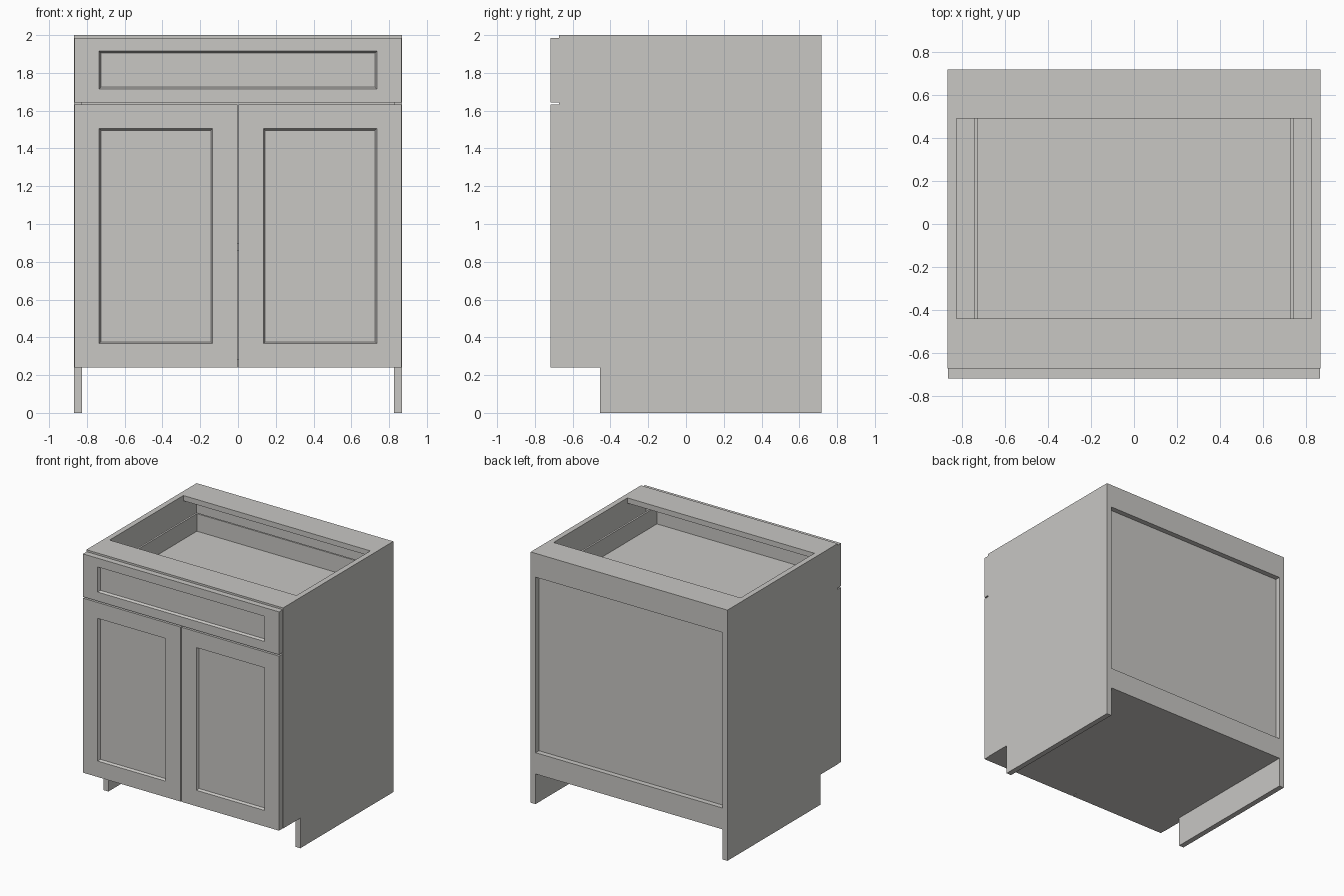
import bpy, bmesh

if "Cube" in bpy.data.objects:
    bpy.data.objects.remove(bpy.data.objects["Cube"])

paint = bpy.data.materials.new("warm_grey_paint")
paint.diffuse_color = (0.58, 0.57, 0.55, 1)
paint.use_nodes = True
paint.node_tree.nodes["Principled BSDF"].inputs["Base Color"].default_value = paint.diffuse_color


def finish(name, bm):
    bmesh.ops.recalc_face_normals(bm, faces=bm.faces)
    me = bpy.data.meshes.new(name)
    bm.to_mesh(me)
    bm.free()
    me.materials.append(paint)
    ob = bpy.data.objects.new(name, me)
    bpy.context.collection.objects.link(ob)
    return ob


def cube(bm, x, y, z):
    """Add a box given its (min, max) on each axis."""
    verts = bmesh.ops.create_cube(bm, size=1)["verts"]
    for v in verts:
        for i, (a, b) in enumerate((x, y, z)):
            v.co[i] = a if v.co[i] < 0 else b
    return verts


def board(name, x, y, z):
    bm = bmesh.new()
    cube(bm, x, y, z)
    return finish(name, bm)


def panel_front(name, x, z, rx, rz):
    """Front slab with a bevelled recessed panel; rx, rz bound the recess."""
    bm = bmesh.new()
    cube(bm, x, (FRONT, CASE), z)
    face = min(bm.faces, key=lambda f: f.calc_center_median().y)
    # frame around the recess
    bmesh.ops.inset_region(bm, faces=[face], thickness=0.05)
    cx, cz = sum(rx) / 2, sum(rz) / 2
    mid = face.calc_center_median()
    for v in face.verts:
        v.co.x = rx[0] if v.co.x < mid.x else rx[1]
        v.co.z = rz[0] if v.co.z < mid.z else rz[1]
    # sloped edge down to the flat panel
    bmesh.ops.inset_region(bm, faces=[face], thickness=0.013)
    for v in face.verts:
        v.co.y = FRONT + 0.02
    return finish(name, bm)


FRONT, CASE, BACK = -0.718, -0.672, 0.718
W, IN = 0.868, 0.825          # outer and inner half width
KICK, TOP, T = 0.24, 2.0, 0.042

# Side panels with the toe notch
for side, s in (("left", -1), ("right", 1)):
    bm = bmesh.new()
    outline = [(-0.455, 0), (BACK, 0), (BACK, TOP), (CASE, TOP), (CASE, KICK), (-0.455, KICK)]
    face = bm.faces.new([bm.verts.new((s * IN, y, z)) for y, z in outline])
    new = bmesh.ops.extrude_face_region(bm, geom=[face])["geom"]
    for v in new:
        if isinstance(v, bmesh.types.BMVert):
            v.co.x = s * W
    finish(side + "_side_panel", bm)

# Carcass boards
INNER = (-IN, IN)
board("floor_panel", INNER, (CASE, BACK), (KICK, KICK + T))
board("shelf", INNER, (-0.62, 0.63), (0.86, 0.90))
board("front_stretcher", INNER, (CASE, -0.44), (TOP - T, TOP))
board("back_stretcher", INNER, (0.49, BACK), (TOP - T, TOP))
board("back_top_rail", INNER, (BACK - T, BACK), (1.81, TOP - T))
board("back_bottom_rail", INNER, (BACK - T, BACK), (KICK + T, 0.41))
board("back_panel", INNER, (BACK - 0.06, BACK - T), (KICK + T, TOP - T))

# Drawer box
for side, s in (("left", -1), ("right", 1)):
    board(side + "_drawer_side", sorted((s * 0.727, s * 0.742)), (CASE, 0.535), (1.69, 1.87))
board("drawer_back", (-0.727, 0.727), (0.52, 0.535), (1.69, 1.87))
board("drawer_bottom", (-0.727, 0.727), (CASE, 0.52), (1.71, 1.73))

# Drawer front and the pair of doors
panel_front("drawer_front", (-0.865, 0.865), (1.643, 1.985), (-0.735, 0.735), (1.715, 1.915))
for side, s in (("left", -1), ("right", 1)):
    panel_front(side + "_door", sorted((s * 0.003, s * 0.865)), (KICK, 1.632),
                sorted((s * 0.135, s * 0.735)), (0.367, 1.505))
